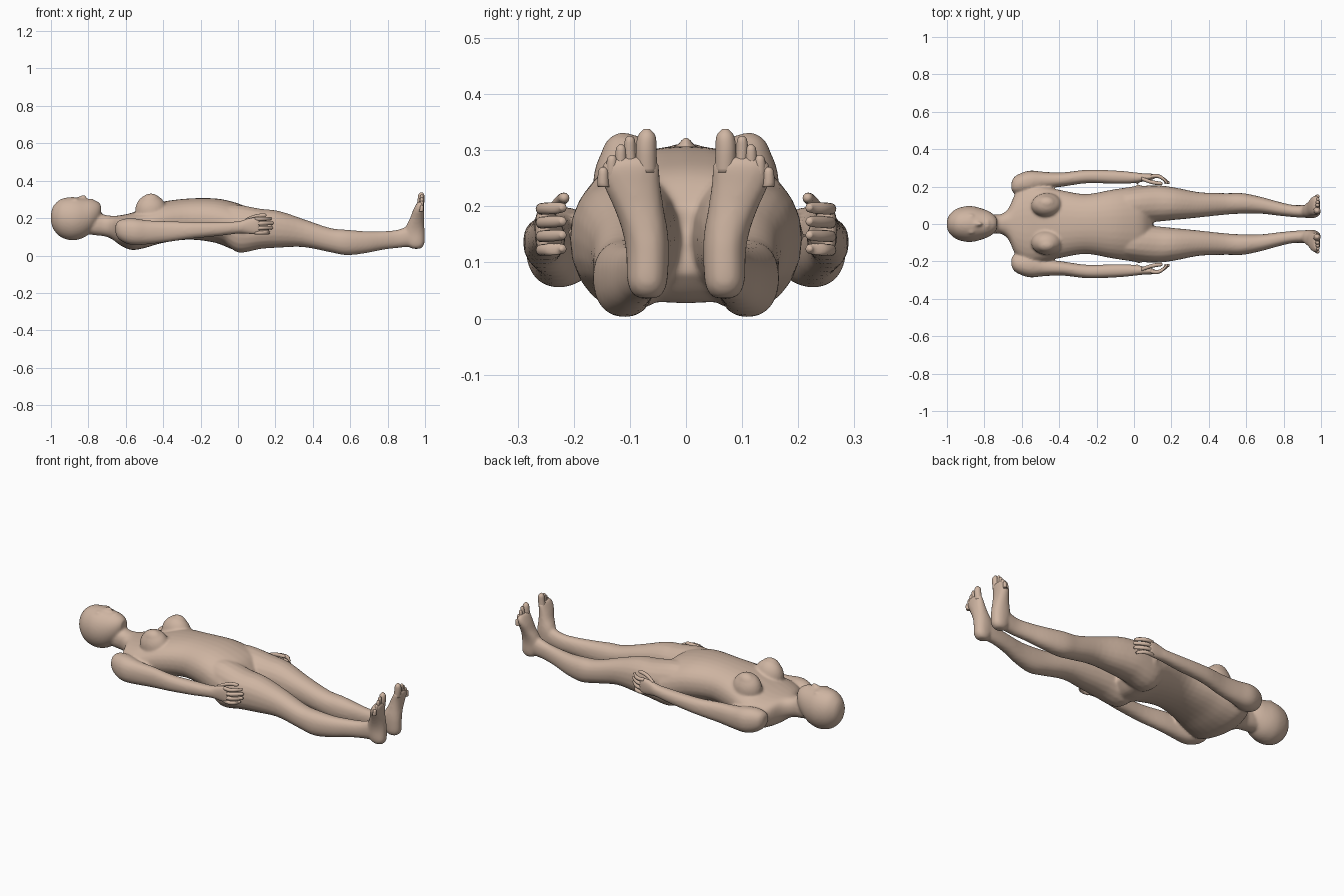
import bpy, bmesh, math
from mathutils import Vector, Matrix

cube = bpy.data.objects.get("Cube")
if cube:
    bpy.data.objects.remove(cube, do_unlink=True)

skin = bpy.data.materials.new("warm_beige")
skin.use_nodes = True
tone = (0.62, 0.46, 0.36, 1)
skin.diffuse_color = tone
skin.node_tree.nodes["Principled BSDF"].inputs["Base Color"].default_value = tone


def spline(rows, steps):
    """Smooth the rows of section limits with a Catmull-Rom curve."""
    out = []
    for i in range(len(rows) - 1):
        a, b, c, d = (rows[min(max(i + k, 0), len(rows) - 1)] for k in (-1, 0, 1, 2))
        for s in range(steps):
            t = s / steps
            out.append([q + t / 2 * (r - p + t * (2 * p - 5 * q + 4 * r - w
                        + t * (3 * (q - r) + w - p))) for p, q, r, w in zip(a, b, c, d)])
    return out + [rows[-1]]


def loft(bm, rows, side=1, upright=False, sides=20, power=0.9, steps=4):
    """Rows are (position, low, high, low, high), along x or, if upright, along z."""
    rings = []
    for p, u0, u1, v0, v1 in spline(rows, steps):
        ring = []
        for k in range(sides):
            a = math.tau * k / sides
            cu, sv = math.cos(a), math.sin(a)
            u = (u0 + u1) / 2 + (u1 - u0) / 2 * math.copysign(abs(cu) ** power, cu)
            v = (v0 + v1) / 2 + (v1 - v0) / 2 * math.copysign(abs(sv) ** power, sv)
            co = (u, v * side, p) if upright else (p, u * side, v)
            ring.append(bm.verts.new(co))
        rings.append(ring)
    faces = [bm.faces.new((r[k], r[(k + 1) % sides], q[(k + 1) % sides], q[k]))
             for r, q in zip(rings, rings[1:]) for k in range(sides)]
    faces += [bm.faces.new(rings[0]), bm.faces.new(rings[-1])]
    bmesh.ops.recalc_face_normals(bm, faces=faces)


def ball(bm, centre, radii, tilt=0):
    m = Matrix.Translation(centre) @ Matrix.Rotation(tilt, 4, 'Y') @ Matrix.Diagonal((*radii, 1))
    bmesh.ops.create_uvsphere(bm, u_segments=24, v_segments=16, radius=1, matrix=m)


def finish(name, bm):
    mesh = bpy.data.meshes.new(name)
    bm.to_mesh(mesh)
    bm.free()
    mesh.materials.append(skin)
    obj = bpy.data.objects.new(name, mesh)
    bpy.context.collection.objects.link(obj)
    bpy.ops.object.select_all(action='DESELECT')
    obj.select_set(True)
    bpy.context.view_layer.objects.active = obj
    bpy.ops.object.shade_smooth()
    return obj


def centred(rows):
    return [(x, -h, h, z0, z1) for x, h, z0, z1 in rows]


torso = centred([
    (-.84, .045, .12, .19), (-.76, .05, .108, .225), (-.71, .053, .102, .217),
    (-.67, .085, .085, .212), (-.63, .17, .055, .215), (-.57, .215, .03, .228),
    (-.5, .205, .04, .255), (-.4, .183, .068, .288), (-.26, .16, .085, .305),
    (-.12, .183, .068, .305), (-.02, .198, .03, .285), (.05, .203, .035, .255),
    (.1, .13, .08, .2)])

head = centred([
    (-1.0, .02, .18, .225), (-.987, .05, .14, .265), (-.95, .081, .1, .3),
    (-.9, .095, .082, .312), (-.86, .095, .084, .311), (-.82, .085, .098, .305),
    (-.78, .07, .13, .3), (-.75, .05, .17, .288), (-.733, .028, .21, .272)])

leg = [
    (-.08, .02, .175, .08, .27), (0, .004, .198, .016, .272), (.12, .012, .207, .035, .25),
    (.22, .022, .195, .042, .238), (.35, .035, .17, .045, .195), (.49, .05, .165, .018, .148),
    (.58, .055, .165, .002, .138), (.68, .055, .145, .012, .13), (.77, .045, .12, .03, .13),
    (.85, .037, .102, .04, .137), (.92, .033, .102, .047, .16), (.965, .037, .1, .05, .16)]

foot = [
    (.036, .93, .975, .048, .088), (.06, .905, .996, .034, .104), (.12, .89, .998, .03, .107),
    (.16, .9, .996, .033, .115), (.2, .92, .994, .04, .13), (.24, .935, .995, .045, .148),
    (.27, .95, .996, .047, .152), (.288, .962, .99, .052, .138)]

arm = [
    (-.655, .18, .225, .12, .165), (-.64, .165, .252, .09, .185), (-.6, .16, .274, .065, .198),
    (-.55, .165, .286, .055, .198), (-.48, .187, .279, .06, .188), (-.38, .2, .276, .072, .184),
    (-.25, .218, .29, .09, .18), (-.1, .215, .286, .105, .18), (0, .218, .277, .117, .183),
    (.04, .225, .272, .116, .195), (.08, .232, .27, .112, .205), (.105, .24, .268, .112, .203),
    (.118, .247, .264, .12, .197)]

# Body skin: overlapping forms fused into one surface
bm = bmesh.new()
loft(bm, torso, sides=32)
loft(bm, head, sides=32, power=1)
ball(bm, (-.837, 0, .307), (.028, .013, .014), -.45)    # nose
ball(bm, (-.785, 0, .298), (.012, .023, .007))          # lips
for s in (1, -1):
    loft(bm, leg, s)
    loft(bm, foot, s, upright=True)
    loft(bm, arm, s)
    ball(bm, (-.465, s * .1, .238), (.085, .066, .09), -.15)    # chest
    ball(bm, (-.47, s * .112, .285), (.055, .04, .046), -.3)
    ball(bm, (-.87, s * .035, .297), (.016, .02, .01))          # brow and eyelid
body = finish("body", bm)
remesh = body.modifiers.new("fuse", 'REMESH')
remesh.mode = 'VOXEL'
remesh.voxel_size = 0.007
remesh.use_smooth_shade = True
soften = body.modifiers.new("soften", 'SMOOTH')
soften.factor = 0.5
soften.iterations = 7
for mod in list(body.modifiers):
    bpy.ops.object.modifier_apply(modifier=mod.name)


def digit(bm, path, radius, side, upright=False):
    """Rounded finger or toe following (position, u, v) points."""
    rows = []
    for i, (p, u, v) in enumerate(path):
        r = radius * (0.85 if i == len(path) - 1 else 1)
        rows.append((p, u - r, u + r, v - r, v + r))
    p, u, v = path[-1]
    r = radius * 0.3
    rows.append((p + radius * 0.7, u - r, u + r, v - r, v + r))
    loft(bm, rows, side, upright, sides=12, power=1)


for label, s in (("left", 1), ("right", -1)):
    # Fingers curling towards the thigh, with the thumb above
    bm = bmesh.new()
    for i, reach in enumerate((.165, .18, .183, .175)):
        z = .122 + i * .0245
        digit(bm, [(.09, .254, z), (.125, .257, z), (.155, .243, z + .001),
                   (reach, .222, z + .002)], .0105, s)
    digit(bm, [(.04, .243, .188), (.08, .228, .205), (.115, .22, .213),
               (.145, .217, .215)], .0105, s)
    finish(label + "_fingers", bm)

    # Toes stepping down from the big toe
    bm = bmesh.new()
    digit(bm, [(.26, .974, .07), (.3, .979, .071), (.325, .98, .07)], .0185, s, True)
    for i in range(4):
        y, tip = .1 + i * .0158, .318 - i * .014 - i * i * .0015
        digit(bm, [(.235, .974, y - .004), (tip - .025, .98, y), (tip, .983, y)],
              .0105, s, True)
    finish(label + "_toes", bm)
